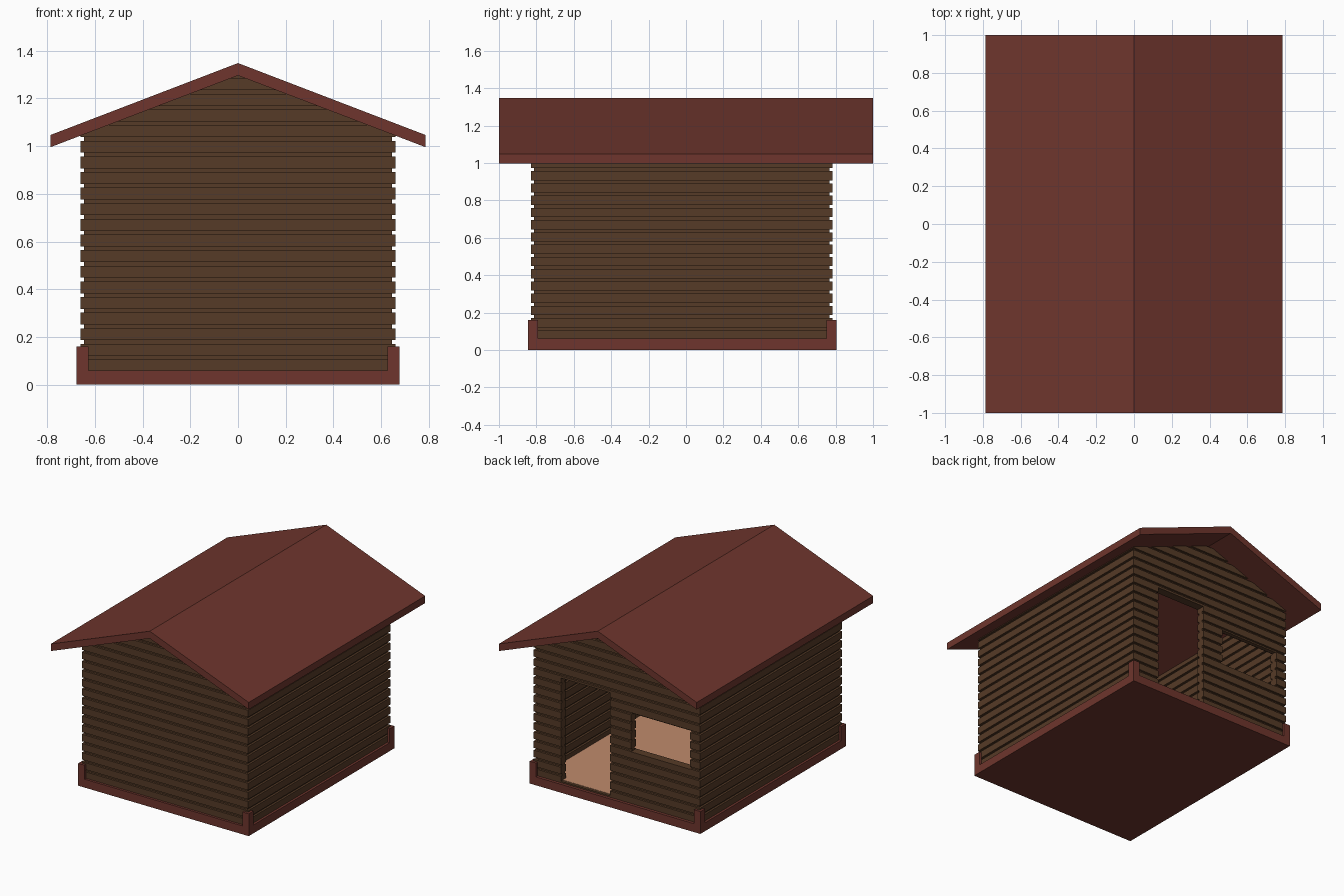
import bpy, bmesh

if "Cube" in bpy.data.objects:
    bpy.data.objects.remove(bpy.data.objects["Cube"])


def material(name, rgb):
    m = bpy.data.materials.new(name)
    m.diffuse_color = (*rgb, 1)
    m.use_nodes = True
    m.node_tree.nodes["Principled BSDF"].inputs["Base Color"].default_value = m.diffuse_color
    return m


RED = material("red_paint", (0.156, 0.036, 0.026))
WOOD = material("dark_wood", (0.092, 0.043, 0.020))
TAN = material("floor_wood", (0.53, 0.26, 0.15))


def finish(name, bm, mat):
    bmesh.ops.recalc_face_normals(bm, faces=bm.faces)
    me = bpy.data.meshes.new(name)
    bm.to_mesh(me)
    bm.free()
    ob = bpy.data.objects.new(name, me)
    bpy.context.collection.objects.link(ob)
    if mat:
        me.materials.append(mat)
    return ob


def box(name, lo, hi, mat):
    bm = bmesh.new()
    bmesh.ops.create_cube(bm, size=1)
    for v in bm.verts:
        v.co = [l + (c + 0.5) * (h - l) for c, l, h in zip(v.co, lo, hi)]
    return finish(name, bm, mat)


def prism(name, pts, y0, y1, mat):
    """Extrude an x-z outline along y."""
    bm = bmesh.new()
    face = bm.faces.new([bm.verts.new((x, y0, z)) for x, z in pts])
    new = bmesh.ops.extrude_face_region(bm, geom=[face])["geom"]
    bmesh.ops.translate(bm, vec=(0, y1 - y0, 0),
                        verts=[g for g in new if isinstance(g, bmesh.types.BMVert)])
    return finish(name, bm, mat)


# Main dimensions
WX, Y0, Y1 = 0.66, -0.828, 0.783
THICK, DEPTH, GAP, PITCH = 0.06, 0.015, 0.016, 0.0655
BX, B0, B1 = 0.677, -0.845, 0.804
BASE = 0.06

# Grooved board profile (inset, z): outer side going up, inner side coming down
outer = [(0, BASE)]
for i in range(19):
    z = 0.105 + i * PITCH
    outer += [(0, z), (DEPTH, z), (DEPTH, z + GAP), (0, z + GAP)]
outer.append((0, 1.36))
profile = outer + [(THICK - o, z) for o, z in reversed(outer)]

# Walls: profile swept round the rectangle with mitred corners
bm = bmesh.new()
rings = []
for o, z in profile:
    rings.append([bm.verts.new(p) for p in (
        (-WX + o, Y0 + o, z), (WX - o, Y0 + o, z),
        (WX - o, Y1 - o, z), (-WX + o, Y1 - o, z))])
for k, a in enumerate(rings):
    b = rings[(k + 1) % len(rings)]
    for j in range(4):
        n = (j + 1) % 4
        bm.faces.new((a[j], a[n], b[n], b[j]))
walls = finish("board_walls", bm, WOOD)

# Cut the gable slope, doorway and window
cutters = [
    prism("gable_cutter", [(-0.9, 0.961), (0, 1.305), (0.9, 0.961),
                           (0.9, 2), (-0.9, 2)], -1.2, 1.2, None),
    box("door_cutter", (0.055, 0.6, 0.07), (0.445, 1, 0.81), None),
    box("window_cutter", (-0.58, 0.6, 0.43), (-0.11, 1, 0.70), None),
]
bpy.context.view_layer.objects.active = walls
for c in cutters:
    c.hide_render = True
    mod = walls.modifiers.new(c.name, 'BOOLEAN')
    mod.operation = 'DIFFERENCE'
    mod.solver = 'EXACT'
    mod.object = c
    bpy.ops.object.modifier_apply(modifier=mod.name)
for c in cutters:
    bpy.data.objects.remove(c)

# Base slab with short corner posts, and the inside floor
box("base", (-BX, B0, 0), (BX, B1, BASE), RED)
for sx, xn in ((-1, "left"), (1, "right")):
    for y, dy, yn in ((B0, 0.053, "front"), (B1, -0.053, "back")):
        xs = sorted((sx * BX, sx * (BX - 0.05)))
        ys = sorted((y, y + dy))
        # two thin plates wrap the corner of the walls
        box(f"{yn}_{xn}_corner_end", (xs[0], min(y, y + dy / 3), BASE),
            (xs[1], max(y, y + dy / 3), 0.16), RED)
        px = sorted((sx * BX, sx * (BX - 0.017)))
        box(f"{yn}_{xn}_corner_side", (px[0], ys[0], BASE), (px[1], ys[1], 0.16), RED)
box("floor", (-WX + 0.03, Y0 + 0.03, BASE), (WX - 0.03, Y1 - 0.02, 0.072), TAN)

# Folded roof
prism("roof", [(-0.785, 0.996), (0, 1.296), (0.785, 0.996),
               (0.785, 1.047), (0, 1.348), (-0.785, 1.047)], -1, 1, RED)
